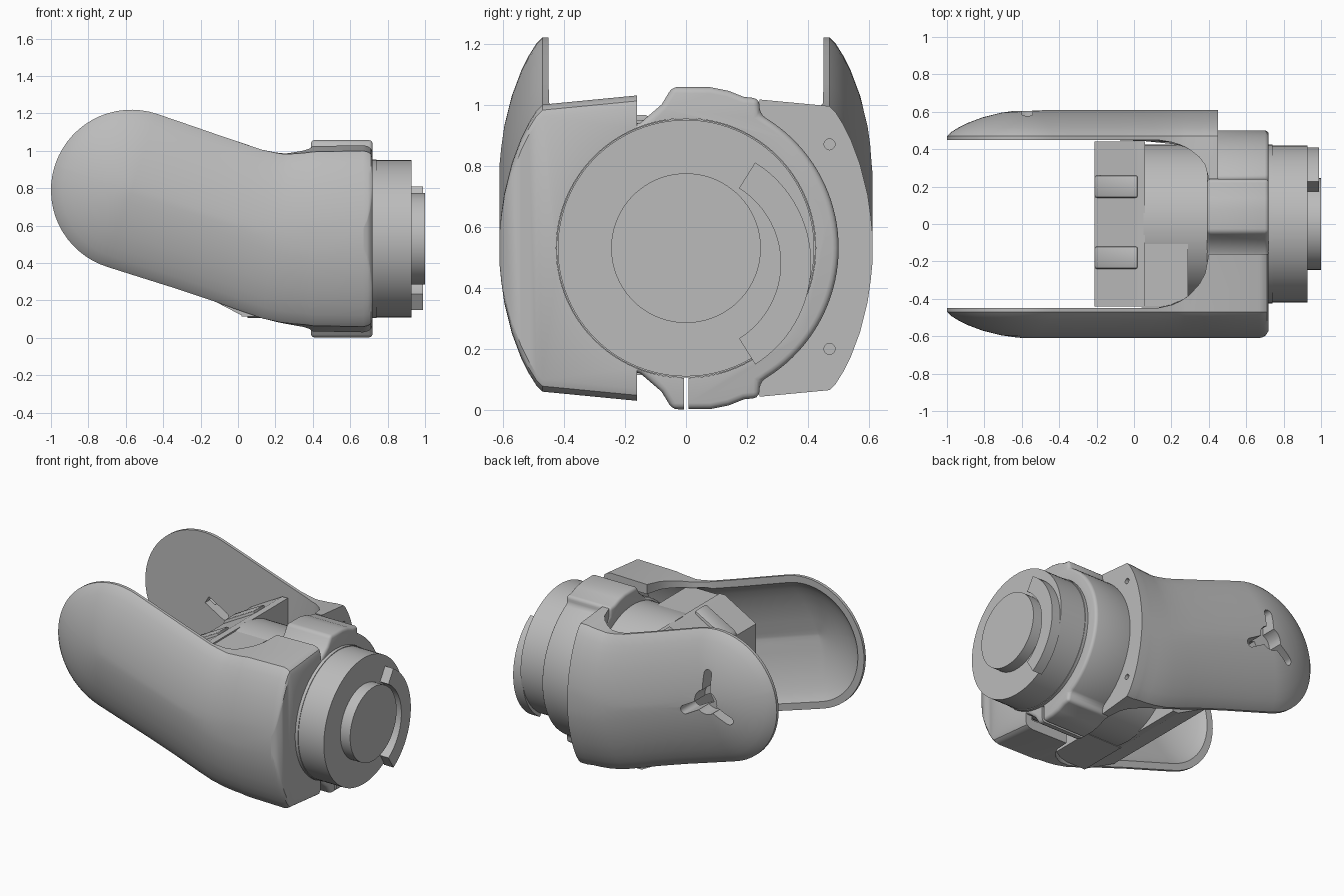
import bpy, bmesh, math
from mathutils import Matrix

if "Cube" in bpy.data.objects:
    bpy.data.objects.remove(bpy.data.objects["Cube"], do_unlink=True)

grey = bpy.data.materials.new("plain grey")
grey.use_nodes = True
grey.diffuse_color = (0.5, 0.5, 0.5, 1)
grey.node_tree.nodes["Principled BSDF"].inputs["Base Color"].default_value = (0.5, 0.5, 0.5, 1)
AXIS = 0.53  # height of the motor axis


def finish(bm, name):
    bmesh.ops.recalc_face_normals(bm, faces=bm.faces)
    mesh = bpy.data.meshes.new(name)
    bm.to_mesh(mesh)
    bm.free()
    obj = bpy.data.objects.new(name, mesh)
    bpy.context.collection.objects.link(obj)
    mesh.materials.append(grey)
    return obj


def bake(obj):
    """Apply all modifiers of an object."""
    bpy.context.view_layer.update()
    ev = obj.evaluated_get(bpy.context.evaluated_depsgraph_get())
    mesh = bpy.data.meshes.new_from_object(ev)
    obj.modifiers.clear()
    obj.data = mesh


def cut(obj, cutter):
    m = obj.modifiers.new("cut", "BOOLEAN")
    m.operation, m.solver, m.object = "DIFFERENCE", "EXACT", cutter
    bake(obj)
    bpy.data.objects.remove(cutter, do_unlink=True)


def bevel(obj, width, segments=3):
    m = obj.modifiers.new("bevel", "BEVEL")
    m.width, m.segments, m.angle_limit = width, segments, math.radians(40)
    bake(obj)


def smooth(obj, angle=32):
    bpy.ops.object.select_all(action="DESELECT")
    obj.select_set(True)
    bpy.context.view_layer.objects.active = obj
    bpy.ops.object.shade_smooth_by_angle(angle=math.radians(angle))


def cylinder(name, a, b, r, c1=0, c2=AXIS, axis="X", n=96):
    """Cylinder along X (centre y, z) or along Y (centre x, z)."""
    bm = bmesh.new()
    if axis == "X":
        mat = Matrix.Translation(((a + b) / 2, c1, c2)) @ Matrix.Rotation(math.pi / 2, 4, "Y")
    else:
        mat = Matrix.Translation((c1, (a + b) / 2, c2)) @ Matrix.Rotation(math.pi / 2, 4, "X")
    bmesh.ops.create_cone(bm, cap_ends=True, segments=n, radius1=r, radius2=r, depth=abs(b - a), matrix=mat)
    return finish(bm, name)


def prism(name, points, a, b, axis="X"):
    """Extrude a profile along X (y, z points) or Y (x, z points)."""
    bm = bmesh.new()
    put = (lambda p, q: (p, q[0], q[1])) if axis == "X" else (lambda p, q: (q[0], p, q[1]))
    face = bm.faces.new([bm.verts.new(put(a, q)) for q in points])
    ext = bmesh.ops.extrude_face_region(bm, geom=[face])
    move = (b - a, 0, 0) if axis == "X" else (0, b - a, 0)
    bmesh.ops.translate(bm, vec=move, verts=[v for v in ext["geom"] if isinstance(v, bmesh.types.BMVert)])
    return finish(bm, name)


def arc(r, start, end, n, c=(0, AXIS)):
    steps = [math.radians(start + (end - start) * i / n) for i in range(n + 1)]
    return [(c[0] + r * math.cos(t), c[1] + r * math.sin(t)) for t in steps]


def box(name, lo, hi):
    return prism(name, [(lo[1], lo[2]), (hi[1], lo[2]), (hi[1], hi[2]), (lo[1], hi[2])], lo[0], hi[0])


# Domed cover: depth, inset and end pull-back of each ring
DOME = [(0.47, 0, 0), (0.49, 0.02, 0), (0.515, 0.06, 0), (0.54, 0.11, 0), (0.57, 0.19, 0),
        (0.595, 0.29, 0.015), (0.605, 0.36, 0.03), (0.61, 0.41, 0.05)]
# Spine of the arm: x, z, half height, lean
SPINE = [(0.4, 0.53, 0.465, 0), (0.38, 0.53, 0.462, 0), (0.35, 0.53, 0.458, 0), (0.3, 0.53, 0.455, 0),
         (0.25, 0.533, 0.45, 0.05), (0.19, 0.543, 0.443, 0.13), (0.1, 0.57, 0.432, 0.24),
         (0, 0.601, 0.425, 0.31), (-0.2, 0.668, 0.425, 0.31), (-0.4, 0.734, 0.428, 0.31)]


def cover(name, side, ends, rim_end, inset=0, cavity=False):
    pairs = [(x, z, h, lean, math.sqrt(1 - lean * lean), -lean, -math.sqrt(1 - lean * lean))
             for x, z, h, lean in ends + SPINE]
    for k in range(16):  # round lobe
        phi, mid = math.radians(90 - 6 * k + 1), math.radians(162)
        pairs.append((-0.57, 0.79, 0.43, math.cos(mid - phi), math.sin(mid - phi),
                      math.cos(mid + phi), math.sin(mid + phi)))

    def rim(x):
        u = min(max((x - 0.1) / 0.3, 0), 1)
        return 0.05 if cavity else rim_end + (0.45 - rim_end) * math.sqrt(1 - u * u)

    bm, rings = bmesh.new(), []
    for i, (depth, d, pull) in enumerate([(None, 0, 0)] + DOME):
        top, bottom = [], []
        for x, z, h, tx, tz, bx, bz in pairs:
            r = max(h - d - inset, 0.008)
            x = min(x, ends[0][0] - pull) if x > 0.5 else x
            for row, dx, dz in ((top, tx, tz), (bottom, bx, bz)):
                px = x + dx * r
                y = rim(px) if depth is None else depth - (0.03 if cavity else 0)
                flare = 0.03 * (0.45 - y) / 0.29 if depth is None and not cavity else 0
                row.append(bm.verts.new((px, side * y, z + dz * (r + flare))))
        rings.append(top + bottom[::-1])
    n = len(rings[0])
    for a, b in zip(rings, rings[1:]):
        for j in range(n):
            bm.faces.new((a[j], a[(j + 1) % n], b[(j + 1) % n], b[j]))
    for ring in (rings[0], rings[-1]):
        for j in range(n // 2 - 1):
            bm.faces.new((ring[j], ring[j + 1], ring[n - 2 - j], ring[n - 1 - j]))
    return finish(bm, name)


# Front cover: hollow shell with a rounded end wall
front_ends = [(0.72, 0.53, 0.43, 0), (0.712, 0.53, 0.452, 0), (0.695, 0.53, 0.464, 0), (0.67, 0.53, 0.47, 0)]
front = cover("front_cover", -1, front_ends, 0.16)
cut(front, cover("hollow_cutter", -1, [(0.67, 0.53, 0.47, 0)], 0, 0.035, True))
cut(front, cylinder("bore_cutter", 0.3, 0.8, 0.425))
smooth(front)

# Back cover: filled, with a three-spoke mounting pocket and screw holes
back = cover("back_cover", 1, [(0.45, 0.53, 0.465, 0)], 0.24)
cut(back, cylinder("bore_cutter", -0.1, 0.6, 0.425))
HUB = (-0.57, 0.79)
cut(back, cylinder("hub_cutter", 0.5, 0.7, 0.08, *HUB, "Y", 32))
for angle, floor in ((90, 0.5), (210, 0.5), (330, 0.4)):
    t = math.radians(angle)
    c, s = math.cos(t), math.sin(t)
    tip = (HUB[0] + 0.18 * c, HUB[1] + 0.18 * s)
    w = 0.028
    slot = arc(w, angle - 90, angle + 90, 10, tip)
    slot += [(HUB[0] + 0.03 * c - w * s, HUB[1] + 0.03 * s + w * c),
             (HUB[0] + 0.03 * c + w * s, HUB[1] + 0.03 * s - w * c)]
    cut(back, prism("slot_cutter", slot, floor, 0.7, "Y"))
for z in (0.2, 0.87):
    cut(back, cylinder("screw_cutter", 0.4, 0.5, 0.018, 0.47, z, "X", 20))
smooth(back)

# Clamp ring with raised lugs and a slit at the bottom
lug = [(0.24, 0.975), (0.24, 1.02), (0.19, 1.025), (0.14, 1.045), (0.08, 1.057),
       (-0.045, 1.058), (-0.08, 1.0), (-0.15, 0.94)]
outline = arc(0.5, -61, 61, 40) + lug[1:] + arc(0.44, 112, 248, 30)
outline += [(y, 2 * AXIS - z) for y, z in reversed(lug[1:])]
clamp = prism("clamp_ring", outline, 0.39, 0.72)
bevel(clamp, 0.02)
cut(clamp, cylinder("bore_cutter", 0.3, 0.8, 0.425))
cut(clamp, box("slit_cutter", (0.3, -0.007, -0.1), (0.8, 0.009, 0.2)))
smooth(clamp)

# Motor
smooth(cylinder("motor_body", 0.05, 0.74, 0.424))
smooth(cylinder("motor_flange", 0.7, 0.928, 0.42))
smooth(cylinder("motor_hub", 0.92, 1.0, 0.245))
c = (0.02, 0.48)
smooth(prism("stop_arc", arc(0.39, -58, 58, 30, c) + arc(0.29, 58, -58, 30, c), 0.92, 0.99))

# Inner bracket with sloped top and bottom, side block and clips
profile = [(-0.21, 0.24), (0.02, 0.12), (0.06, 0.12), (0.06, 0.95), (0.02, 0.95), (-0.21, 0.82)]
prism("inner_bracket", profile, -0.44, 0.44, "Y")
box("side_block", (0.02, -0.44, 0.115), (0.29, -0.1, 0.94))
for y in (0.2, -0.18):
    clip = prism("bracket_clip", [(-0.21, 0.8), (0.02, 0.92), (0.02, 0.97), (-0.19, 0.855), (-0.21, 0.835)],
                 y - 0.06, y + 0.06, "Y")
    bevel(clip, 0.012, 2)
    smooth(clip)
